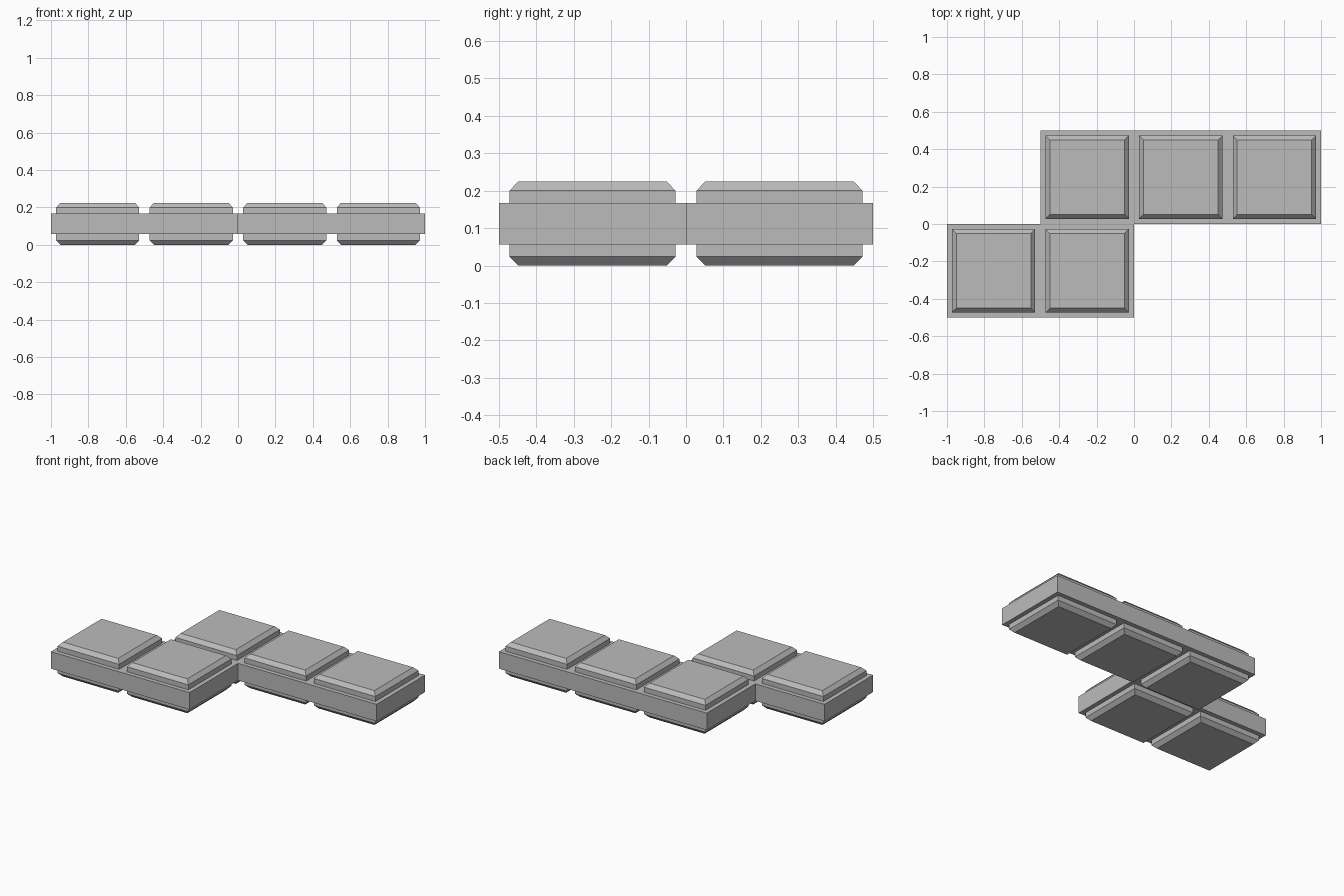
import bpy
import bmesh

cube = bpy.data.objects.get("Cube")
if cube:
    bpy.data.objects.remove(cube, do_unlink=True)

grey = bpy.data.materials.new("plain grey")
grey.use_nodes = True
COLOUR = (0.5, 0.5, 0.5, 1)
grey.diffuse_color = COLOUR
grey.node_tree.nodes["Principled BSDF"].inputs["Base Color"].default_value = COLOUR

MID = 0.112          # mid height of the slab
SLAB_HALF = 0.0555   # half thickness of the slab
CELL = 0.5


def finish(bm, name):
    bmesh.ops.recalc_face_normals(bm, faces=bm.faces)
    mesh = bpy.data.meshes.new(name)
    bm.to_mesh(mesh)
    bm.free()
    mesh.materials.append(grey)
    obj = bpy.data.objects.new(name, mesh)
    bpy.context.collection.objects.link(obj)
    return obj


def slab(name, outline):
    """Extrude a flat outline into the stepped slab."""
    bm = bmesh.new()
    face = bm.faces.new([bm.verts.new((x, y, MID - SLAB_HALF)) for x, y in outline])
    new = bmesh.ops.extrude_face_region(bm, geom=[face])["geom"]
    verts = [v for v in new if isinstance(v, bmesh.types.BMVert)]
    bmesh.ops.translate(bm, verts=verts, vec=(0, 0, 2 * SLAB_HALF))
    return finish(bm, name)


def pad(name, x, y, side):
    """Square raised pad with a chamfered rim; side is 1 for top, -1 for bottom."""
    bm = bmesh.new()
    levels = [(0.222, SLAB_HALF), (0.222, 0.088), (0.199, MID)]
    rings = []
    for half, height in levels:
        rings.append([bm.verts.new((x + sx * half, y + sy * half, MID + side * height))
                      for sx, sy in ((-1, -1), (1, -1), (1, 1), (-1, 1))])
    for low, high in zip(rings, rings[1:]):
        for i in range(4):
            j = (i + 1) % 4
            bm.faces.new((low[i], low[j], high[j], high[i]))
    bm.faces.new(rings[0])
    bm.faces.new(rings[-1])
    return finish(bm, name)


# Stepped slab: three cells at the back, two at the front, overlapping by one
slab("slab", [(-1, -CELL), (0, -CELL), (0, 0), (1, 0), (1, CELL),
              (-CELL, CELL), (-CELL, 0), (-1, 0)])

# One pad above and one below each cell
cells = [(-0.75, -0.25), (-0.25, -0.25), (-0.25, 0.25), (0.25, 0.25), (0.75, 0.25)]
for n, (cx, cy) in enumerate(cells, 1):
    pad(f"top_pad_{n}", cx, cy, 1)
    pad(f"bottom_pad_{n}", cx, cy, -1)
